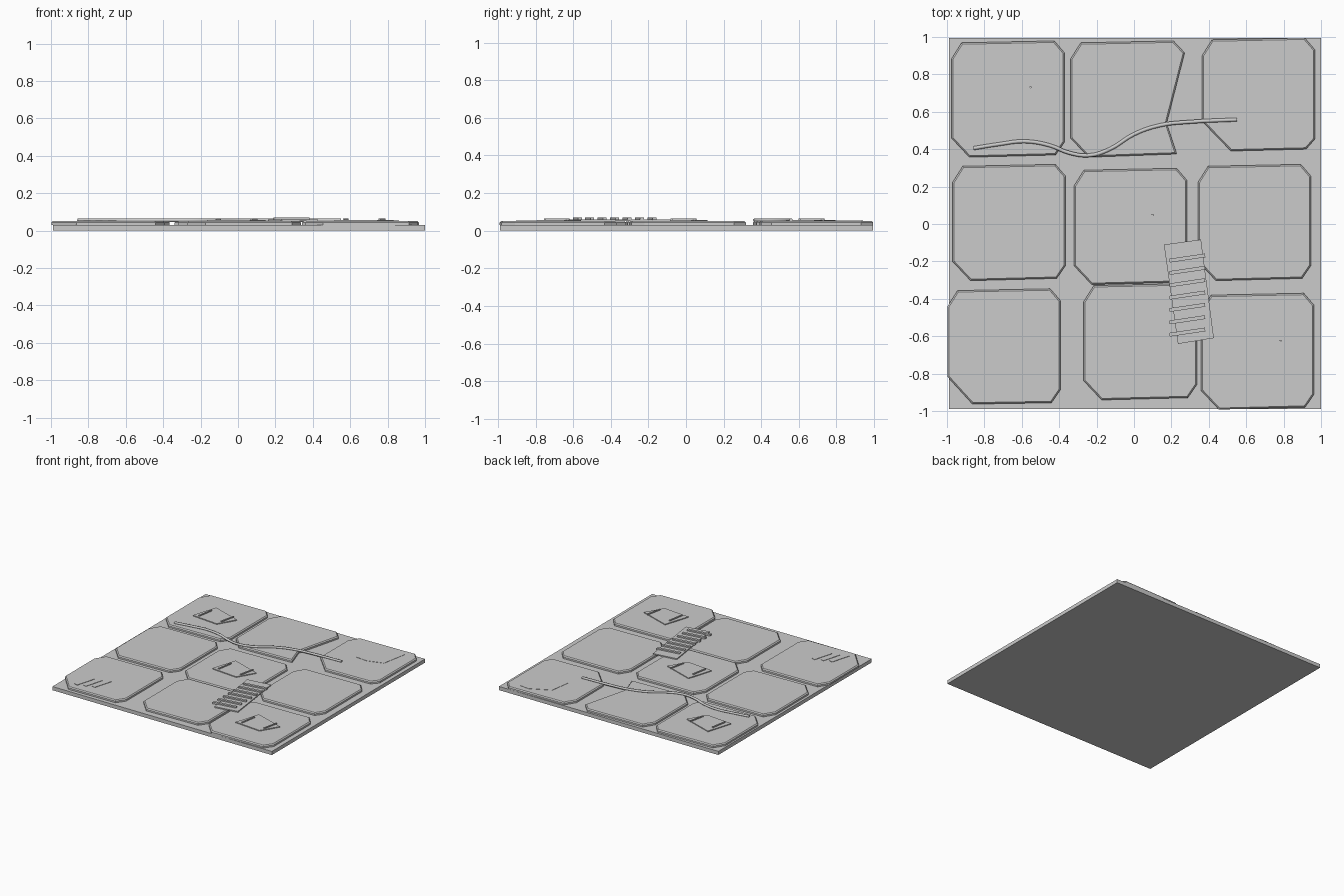
import bpy, bmesh, math
from mathutils import Vector

if "Cube" in bpy.data.objects:
    bpy.data.objects.remove(bpy.data.objects["Cube"])

stone = bpy.data.materials.new("stone grey")
stone.diffuse_color = (0.6, 0.6, 0.6, 1)
stone.use_nodes = True
stone.node_tree.nodes["Principled BSDF"].inputs["Base Color"].default_value = stone.diffuse_color


def prism(name, outline, z0, z1, chamfer=0.0):
    """Extruded outline with an optional chamfer round the top."""
    bm = bmesh.new()
    base = bm.faces.new([bm.verts.new((x, y, z0)) for x, y in outline])
    base.normal_update()
    if base.normal.z > 0:
        base.normal_flip()
    ext = bmesh.ops.extrude_face_region(bm, geom=[base], use_keep_orig=True)
    top = [g for g in ext["geom"] if isinstance(g, bmesh.types.BMFace)][0]
    for v in top.verts:
        v.co.z = z1
    bmesh.ops.recalc_face_normals(bm, faces=bm.faces)
    if chamfer:
        rim = [e for e in bm.edges if all(v.co.z > z1 - 1e-5 for v in e.verts)]
        bmesh.ops.bevel(bm, geom=rim, offset=chamfer, segments=1,
                        affect='EDGES', profile=0.5)
    mesh = bpy.data.meshes.new(name)
    bm.to_mesh(mesh)
    bm.free()
    mesh.materials.append(stone)
    ob = bpy.data.objects.new(name, mesh)
    bpy.context.collection.objects.link(ob)
    return ob


def bar(name, a, b, width, z0, z1):
    """Straight bar between two plan points."""
    a, b = Vector(a), Vector(b)
    d = (b - a).normalized()
    n = Vector((-d.y, d.x)) * width / 2
    return prism(name, [a + n, a - n, b - n, b + n], z0, z1)


BASE, TOP = 0.03, 0.051

# Ground slab
prism("base_slab", [(-0.99, -0.99), (1, -0.99), (1, 0.995), (-0.99, 0.995)], 0, BASE)

# Paving slabs: one cut-corner outline, with a few broken corners
slab = [(.054, -.01), (.55, 0), (.605, -.064), (.605, -.54),
        (.557, -.61), (.096, -.622), (0, -.52), (0, -.096)]
places = [(-.976, .979), (-.339, .979), (.363, .995),
          (-.97, .319), (-.322, .298), (.342, .319),
          (-.998, -.346), (-.269, -.319), (.358, -.37)]
broken = {1: {2: (.61, -.064), 3: (.514, -.44), 4: (.568, -.605)},
          2: {4: (.557, -.595), 5: (.155, -.605), 6: (0, -.445)},
          6: {5: (.134, -.617), 6: (0, -.47)}}
for i, (px, py) in enumerate(places):
    pts = [broken.get(i, {}).get(k, p) for k, p in enumerate(slab)]
    prism(f"paving_slab_{i + 1}", [(px + x, py + y) for x, y in pts], BASE, TOP, 0.008)

# Tilted plates with two ribs each
plate = [(-.756, .796), (-.505, .71), (-.59, .566), (-.82, .587)]
ribs = [((-.75, .73), (-.772, .60)), ((-.553, .735), (-.58, .61))]
for i, (dx, dy) in enumerate([(0, 0), (.653, -.681), (1.337, -1.355)]):
    prism(f"scrap_plate_{i + 1}", [(x + dx, y + dy) for x, y in plate], TOP, 0.058)
    for j, (a, b) in enumerate(ribs):
        bar(f"scrap_rib_{i + 1}_{j + 1}", (a[0] + dx, a[1] + dy),
            (b[0] + dx, b[1] + dy), 0.01, 0.055, 0.066)

# Slatted grate bridging the slabs
prism("grate_plate", [(.16, -.11), (.358, -.083), (.427, -.61), (.235, -.641)], TOP, 0.06)
for i in range(7):
    y = -.196 - i * .066
    bar(f"grate_slat_{i + 1}", (.19, y), (.38, y + .028), 0.02, 0.056, 0.07)

# Winding cable
path = [(-.858, .405), (-.72, .427), (-.585, .442), (-.45, .42), (-.345, .38),
        (-.24, .367), (-.13, .4), (0, .48), (.14, .528), (.3, .546), (.55, .558)]
curve = bpy.data.curves.new("cable_path", 'CURVE')
curve.dimensions = '3D'
curve.bevel_depth = 0.01
curve.bevel_resolution = 1
curve.resolution_u = 4
curve.use_fill_caps = True
sp = curve.splines.new('BEZIER')
sp.bezier_points.add(len(path) - 1)
for bp, (x, y) in zip(sp.bezier_points, path):
    bp.co = (x, y, 0.056)
    bp.handle_left_type = bp.handle_right_type = 'AUTO'
curve.materials.append(stone)
bpy.context.collection.objects.link(bpy.data.objects.new("cable", curve))

# Thin flat patch and vent slits lying on the corner slabs
prism("flat_patch", [(.585, .69), (.69, .68), (.82, .72), (.86, .93), (.77, .94), (.61, .86)],
      TOP, 0.053)
for i in range(3):
    x = -.82 + i * .065
    bar(f"vent_slit_{i + 1}", (x - .02, -.9 + i * .02), (x + .025, -.74 + i * .02),
        0.03, TOP, 0.054)
